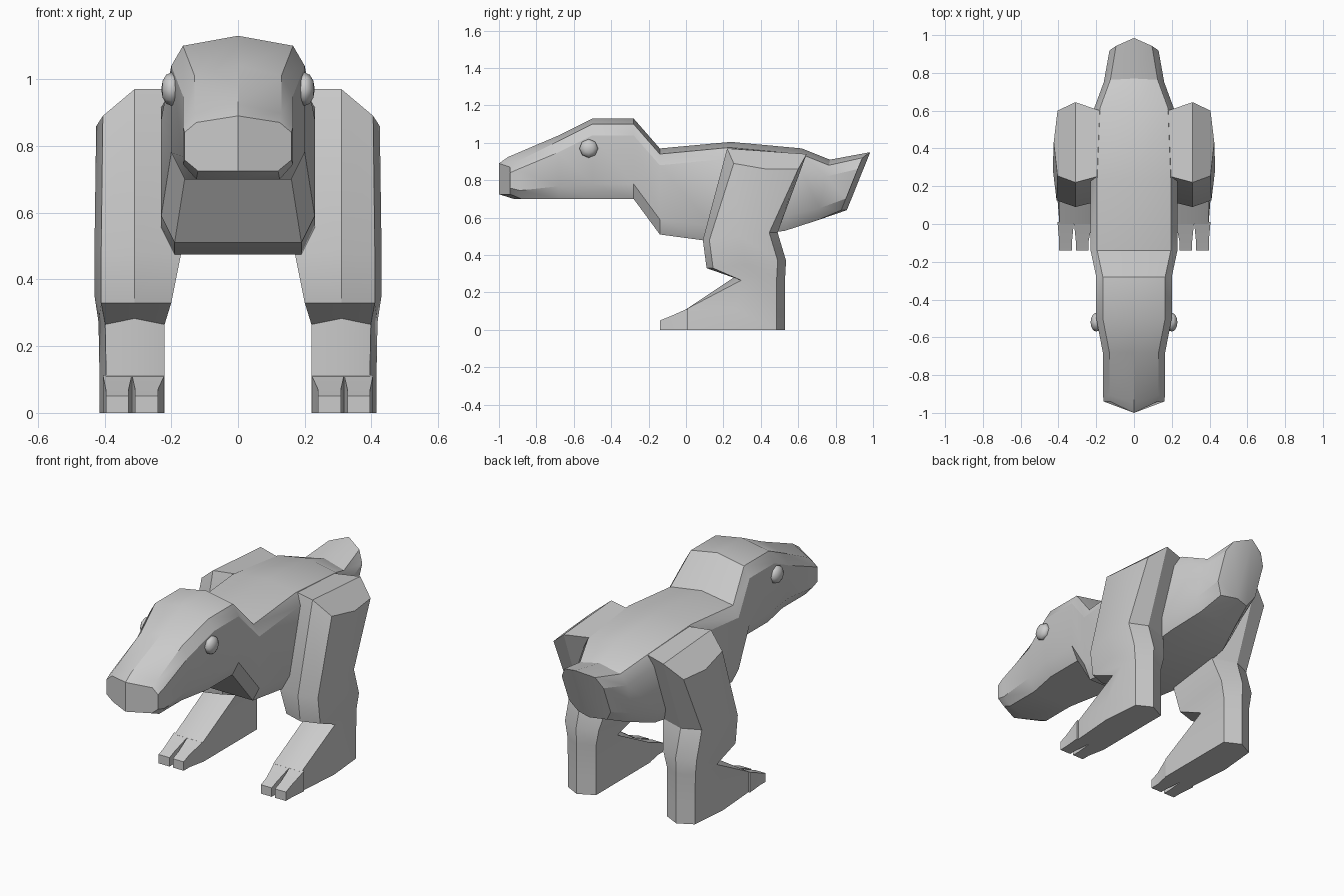
import bpy, bmesh, math

if "Cube" in bpy.data.objects:
    bpy.data.objects.remove(bpy.data.objects["Cube"])


def finish(name, bm, mirror=False, angle=30):
    bmesh.ops.recalc_face_normals(bm, faces=bm.faces)
    me = bpy.data.meshes.new(name)
    bm.to_mesh(me)
    bm.free()
    ob = bpy.data.objects.new(name, me)
    bpy.context.collection.objects.link(ob)
    if mirror:
        ob.modifiers.new("Mirror", 'MIRROR')
    bpy.ops.object.select_all(action='DESELECT')
    ob.select_set(True)
    bpy.context.view_layer.objects.active = ob
    bpy.ops.object.shade_smooth_by_angle(angle=math.radians(angle))
    return ob


def loft(bm, rings):
    """Skin rings of points; each end cap is split along its centre line."""
    vs = [[bm.verts.new(p) for p in r] for r in rings]
    n = len(vs[0])
    for a, b in zip(vs, vs[1:]):
        for i in range(n):
            j = (i + 1) % n
            bm.faces.new((a[i], a[j], b[j], b[i]))
    h = n // 2
    for r in (vs[0], vs[-1]):
        bm.faces.new(r[:h + 1])
        bm.faces.new(r[h:] + r[:1])


# Body, head and tail in one skin
def body_ring(y_top, y_bot, zt, zb, w, bulge=0):
    h = zt - zb
    d, e = min(.09, .3 * h), min(.08, .2 * h)
    half = [(0, zt), (w - .035, zt - min(.03, .12 * h)), (w, zt - d),
            (w, zb + e), (w - .04, zb), (0, zb)]
    pts = half + [(-x, z) for x, z in half[-2:0:-1]]
    return [(x, y_bot + (y_top - y_bot) * (z - zb) / h + (bulge if x == 0 else 0), z)
            for x, z in pts]


bm = bmesh.new()
loft(bm, [body_ring(*s) for s in (
    (-.94, -.94, .89, .725, .16, -.06),
    (-.91, -.88, .925, .70, .165, -.04),
    (-.68, -.68, 1.04, .70, .165),
    (-.50, -.50, 1.13, .70, .20),
    (-.28, -.28, 1.13, .70, .20),
    (-.14, -.14, .97, .51, .23),
    (.24, .12, 1.005, .475, .23),
    (.62, .53, .97, .53, .215),
    (.77, .70, .91, .585, .16),
    (.955, .83, .95, .64, .13, .03))])
finish("body", bm)


# Legs: sections with a ridge down the front and back
def leg_ring(yf, zf, yb, zb, xi, xo, rf=.035, rb=.045, drop=0.0, lift=0.0):
    c, ym, zm = .31, (yf + yb) / 2, (zf + zb) / 2
    return [(c, yf, zf + lift), (xo - .02, yf + rf, zf - drop),
            (xo, ym, zm - drop * 1.2), (xo - .02, yb - rb, zb - drop),
            (c, yb, zb), (xi, yb - rb, zb), (xi, ym, zm), (xi, yf + rf, zf)]


bm = bmesh.new()
loft(bm, [
    leg_ring(.22, .97, .645, .94, .18, .425, drop=.08),
    leg_ring(.09, .48, .49, .52, .17, .43),
    leg_ring(.11, .33, .535, .37, .20, .43),
    leg_ring(.26, .265, .53, .28, .22, .418, lift=.018),
    leg_ring(.0, .11, .53, .11, .22, .415, rf=0),
    leg_ring(.0, .0, .53, .0, .22, .415, rf=0)])

# Two tapered toes per foot
for x0, x1, t0, t1 in ((.22, .318, .24, .308), (.318, .405, .328, .396)):
    loft(bm, [[(a, y, 0), (b, y, 0), (b, y, z), (a, y, z)] for a, b, y, z in (
        (x0, x1, .01, .114), (t0, t1, -.09, .07), (t0, t1, -.14, .05))])
finish("leg", bm, mirror=True)

# Eyes
bm = bmesh.new()
bmesh.ops.create_uvsphere(bm, u_segments=8, v_segments=6, radius=1)
for v in bm.verts:
    x, y, z = v.co
    v.co = (.2 + z * .03, -.52 + x * .05, .97 + y * .05)
finish("eye", bm, mirror=True, angle=60)
